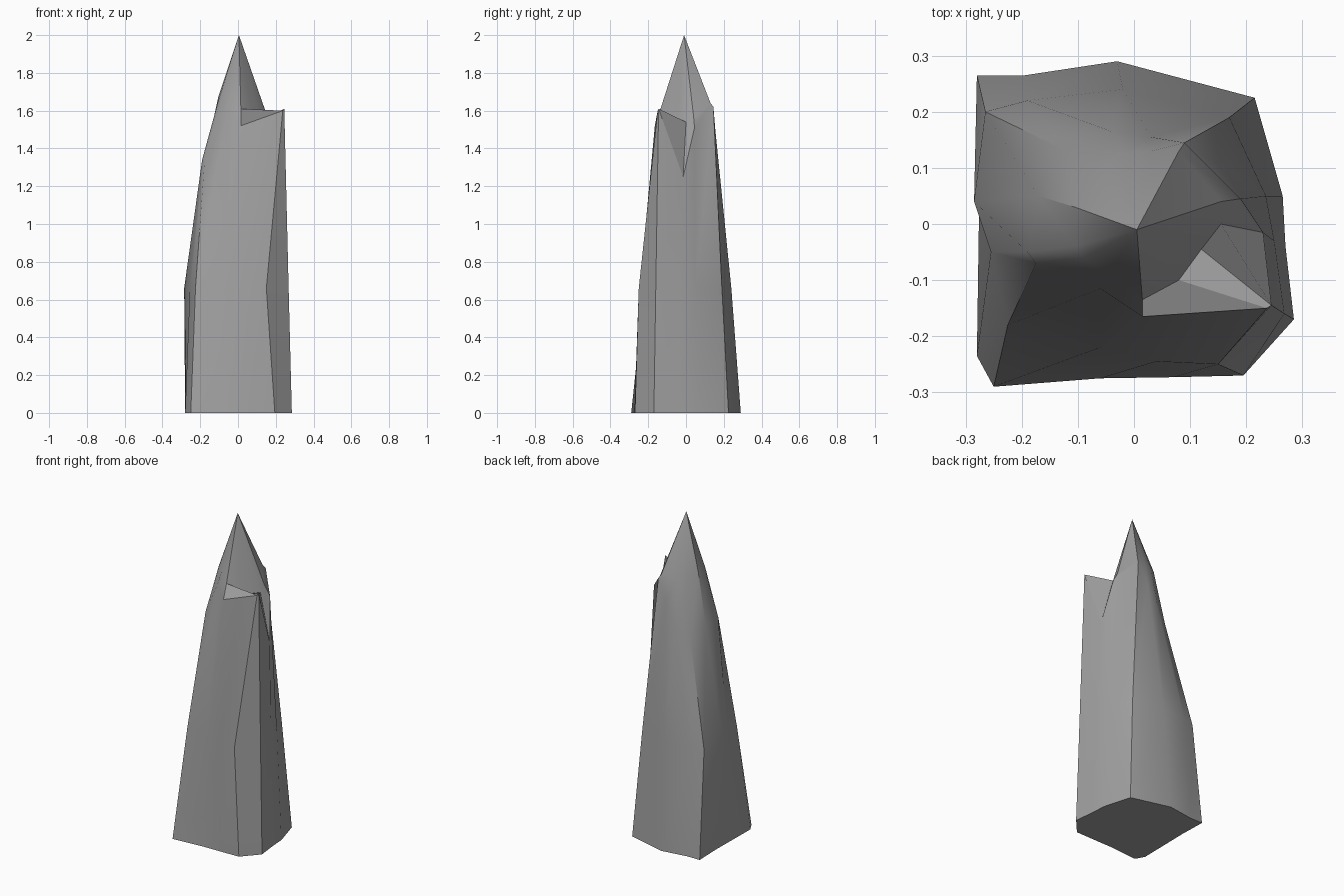
import bpy, bmesh, math
from mathutils import Vector

# Remove the default cube
default_cube = bpy.data.objects.get("Cube")
if default_cube:
    bpy.data.objects.remove(default_cube, do_unlink=True)


def flat_material(name, color):
    material = bpy.data.materials.new(name)
    material.use_nodes = True
    material.diffuse_color = color
    shader = material.node_tree.nodes["Principled BSDF"]
    shader.inputs["Base Color"].default_value = color
    shader.inputs["Roughness"].default_value = 0.9
    return material


def level(points, height):
    """Turn a flat cross-section into a ring at one height."""
    return [Vector((x, y, height)) for x, y in points]


# Foot of the spire, counter-clockwise from the front left corner
foot = level([(-.28, -.235), (-.25, -.29), (-.06, -.275), (.07, -.273),
              (.195, -.27), (.285, -.17), (.27, -.04), (.265, .05),
              (.215, .225), (-.03, .29), (-.195, .265), (-.28, .265),
              (-.275, .1)], 0)

# Waist, with the undercut front crease and the bulging side ledge
waist = level([(-.255, -.05), (-.225, -.18), (-.06, -.22), (.04, -.245),
               (.15, -.25), (.268, -.16), (.25, -.03), (.235, .05),
               (.17, .19), (-.02, .24), (-.19, .22), (-.265, .2),
               (-.285, .04)], .66)

# Broken shoulder line, including the raised splinter
shoulder = [Vector(p) for p in [
    (-.19, -.05, 1.34), (-.175, -.07, 1.36), (-.06, -.115, 1.58),
    (.015, -.165, 1.52), (.237, -.15, 1.6), (.245, -.145, 1.61),
    (.23, -.015, 1.25), (.19, .045, 1.51), (.09, .145, 1.62),
    (.03, .155, 1.5), (-.04, .165, 1.35), (-.12, .13, 1.3),
    (-.17, .05, 1.37)]]

# Base of the pointed cap, dropping into a notch behind the splinter
cap = [Vector(p) for p in [
    (-.105, -.04, 1.65), (-.09, -.06, 1.66), (-.045, -.09, 1.67),
    (.015, -.135, 1.61), (.08, -.1, 1.54), (.12, -.045, 1.54),
    (.155, 0, 1.54), (.155, .04, 1.57), (.08, .13, 1.64),
    (.03, .13, 1.64), (-.02, .125, 1.63), (-.07, .09, 1.64),
    (-.105, .03, 1.67)]]

# Loft the rings, then close the foot and the tip
bm = bmesh.new()
rings = [[bm.verts.new(p) for p in ring] for ring in (foot, waist, shoulder, cap)]
count = len(foot)
for lower, upper in zip(rings, rings[1:]):
    for i in range(count):
        j = (i + 1) % count
        bm.faces.new((lower[i], lower[j], upper[j], upper[i]))
tip = bm.verts.new((.005, -.01, 2))
for i in range(count):
    bm.faces.new((rings[-1][i], rings[-1][(i + 1) % count], tip))
bm.faces.new(list(reversed(rings[0])))
bmesh.ops.recalc_face_normals(bm, faces=bm.faces[:])

mesh = bpy.data.meshes.new("rock_spire")
bm.to_mesh(mesh)
bm.free()
mesh.materials.append(flat_material("stone grey", (.35, .35, .35, 1)))
spire = bpy.data.objects.new("rock_spire", mesh)
bpy.context.collection.objects.link(spire)

# Soft facets with crisp broken edges
bpy.ops.object.select_all(action="DESELECT")
spire.select_set(True)
bpy.context.view_layer.objects.active = spire
bpy.ops.object.shade_smooth_by_angle(angle=math.radians(32))
